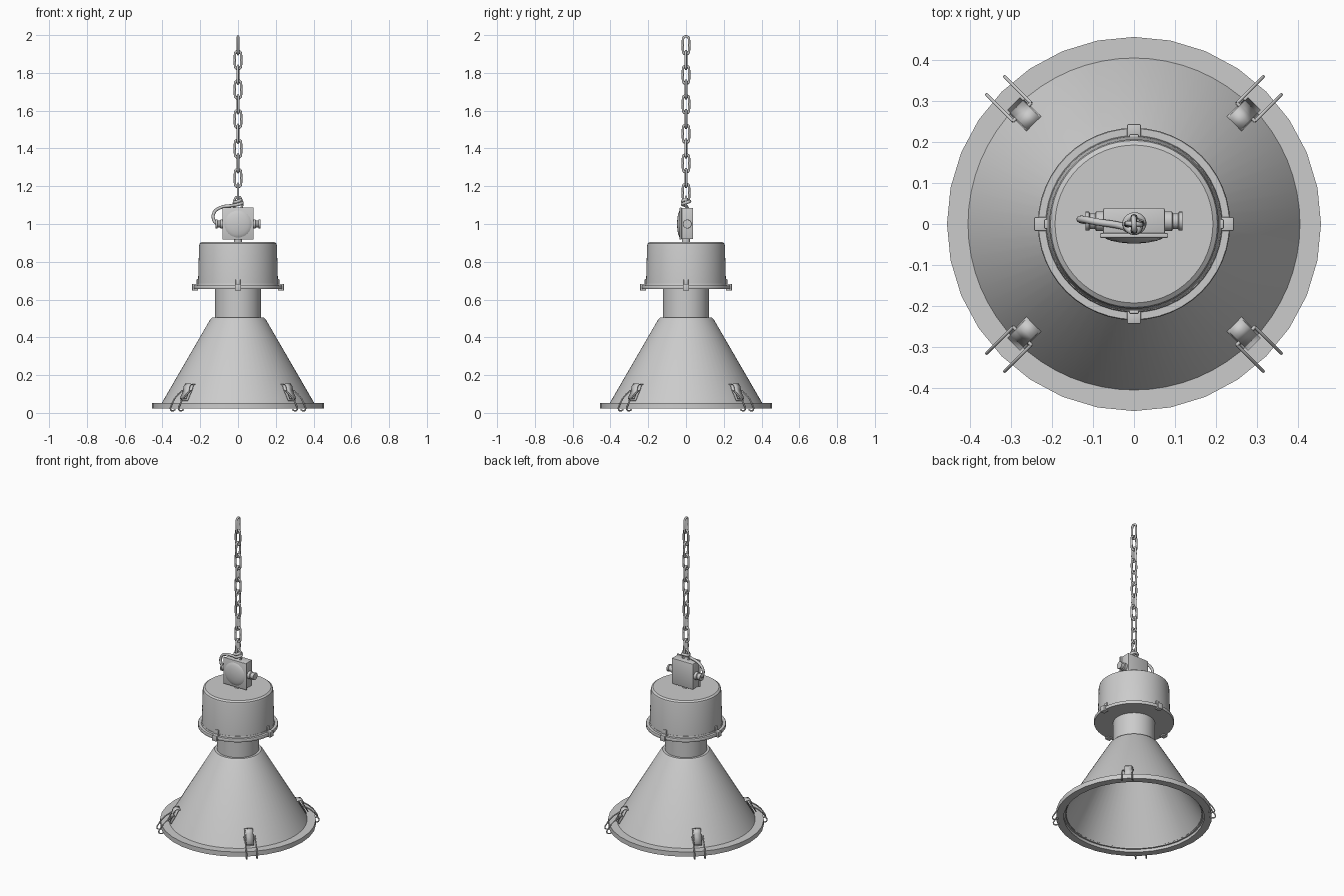
import bpy, bmesh, math
from mathutils import Matrix, Vector

cube = bpy.data.objects.get("Cube")
if cube:
    bpy.data.objects.remove(cube)

grey = bpy.data.materials.new("plain_grey")
grey.use_nodes = True
GREY = (0.6, 0.6, 0.6, 1)
grey.diffuse_color = GREY
grey.node_tree.nodes["Principled BSDF"].inputs["Base Color"].default_value = GREY


def finish(name, bm, matrix=Matrix(), angle=35):
    """Turn a bmesh into a shaded, placed object."""
    bmesh.ops.recalc_face_normals(bm, faces=bm.faces)
    mesh = bpy.data.meshes.new(name)
    bm.to_mesh(mesh)
    bm.free()
    mesh.materials.append(grey)
    obj = bpy.data.objects.new(name, mesh)
    bpy.context.collection.objects.link(obj)
    obj.matrix_world = matrix
    bpy.ops.object.select_all(action="DESELECT")
    obj.select_set(True)
    bpy.context.view_layer.objects.active = obj
    bpy.ops.object.shade_smooth_by_angle(angle=math.radians(angle))
    return obj


def lathe(name, profile, sides=32, matrix=Matrix(), closed=False):
    """Spin a (radius, height) profile about z."""
    bm = bmesh.new()
    verts = [bm.verts.new((r, 0, z)) for r, z in profile]
    pairs = list(zip(verts, verts[1:] + verts[:1]))
    edges = [bm.edges.new(p) for p in (pairs if closed else pairs[:-1])]
    bmesh.ops.spin(bm, geom=verts + edges, cent=(0, 0, 0), axis=(0, 0, 1),
                   angle=math.tau, steps=sides, use_duplicate=False)
    bmesh.ops.remove_doubles(bm, verts=bm.verts, dist=1e-5)
    return finish(name, bm, matrix)


def box(name, size, centre, matrix=Matrix(), bevel=0.003):
    bm = bmesh.new()
    bmesh.ops.create_cube(bm, size=1, matrix=Matrix.Translation(centre) @ Matrix.Diagonal((*size, 1)))
    bmesh.ops.bevel(bm, geom=bm.edges, offset=bevel, segments=2, affect="EDGES", profile=0.5)
    return finish(name, bm, matrix)


def wire(name, points, radius, matrix=Matrix(), closed=False, resolution=5):
    """Round wire along a smooth path."""
    curve = bpy.data.curves.new(name, "CURVE")
    curve.dimensions = "3D"
    curve.bevel_depth = radius
    curve.bevel_resolution = 2
    curve.resolution_u = resolution
    curve.use_fill_caps = True
    spline = curve.splines.new("BEZIER")
    spline.bezier_points.add(len(points) - 1)
    for p, co in zip(spline.bezier_points, points):
        p.co = co
        p.handle_left_type = p.handle_right_type = "AUTO"
    spline.use_cyclic_u = closed
    curve.materials.append(grey)
    obj = bpy.data.objects.new(name, curve)
    bpy.context.collection.objects.link(obj)
    obj.matrix_world = matrix
    return obj


def strap(name, path, width, thick, matrix):
    """Flat bent strip following (x, z) points, extruded along y."""
    bm = bmesh.new()
    rows = [[bm.verts.new((x, s * width / 2, z)) for s in (-1, 1)] for x, z in path]
    for a, b in zip(rows, rows[1:]):
        bm.faces.new((a[0], a[1], b[1], b[0]))
    obj = finish(name, bm, matrix)
    mod = obj.modifiers.new("thickness", "SOLIDIFY")
    mod.thickness = thick
    mod.offset = 0
    return obj


# Shade: hollow cone with thin wall, and rim ring
lathe("shade", [(0.405, 0.05), (0.147, 0.495), (0.137, 0.505), (0.12, 0.505),
                (0.12, 0.495), (0.138, 0.49), (0.396, 0.045)], 64, closed=True)
lathe("shade_rim", [(0.455, 0.022), (0.455, 0.052), (0.40, 0.052), (0.40, 0.04),
                    (0.41, 0.04), (0.41, 0.022)], 32, closed=True)

# Neck and lamp housing
lathe("neck", [(0, 0.5), (0.122, 0.5), (0.122, 0.66), (0, 0.66)], 48)
lathe("housing", [(0, 0.67), (0.212, 0.67), (0.206, 0.885), (0.203, 0.897),
                  (0.192, 0.905), (0, 0.905)], 64)
lathe("housing_flange", [(0, 0.655), (0.232, 0.655), (0.234, 0.658), (0.234, 0.672),
                         (0.232, 0.675), (0.215, 0.675), (0.213, 0.685), (0, 0.685)], 48)
lathe("box_stem", [(0, 0.9), (0.022, 0.9), (0.022, 0.93), (0, 0.93)], 24)

# Four clamps on the housing flange
for i in range(4):
    turn = Matrix.Rotation(i * math.pi / 2, 4, "Z")
    box("flange_clamp", (0.032, 0.034, 0.036), (0.227, 0, 0.665), turn)
    box("flange_clamp_tongue", (0.009, 0.024, 0.04), (0.214, 0, 0.69), turn)

# Four toggle latches around the rim
for i in range(4):
    turn = Matrix.Rotation(math.pi / 4 + i * math.pi / 2, 4, "Z")
    strap("latch_plate", [(0.402, 0.065), (0.37, 0.12), (0.356, 0.15), (0.342, 0.15)], 0.05, 0.005, turn)
    strap("latch_lever", [(0.345, 0.15), (0.372, 0.152), (0.384, 0.138), (0.388, 0.115),
                          (0.412, 0.075)], 0.044, 0.005, turn)
    wire("latch_pin", [(0.385, -0.032, 0.118), (0.385, 0.032, 0.118)], 0.004, turn)
    for side in (-0.031, 0.031):
        wire("latch_wire", [(0.385, side, 0.118), (0.43, side, 0.088), (0.465, side, 0.045),
                            (0.474, side, 0.018), (0.458, side, 0.011), (0.44, side, 0.017)], 0.004, turn)

# Junction box with domed front cover
box("junction_box", (0.15, 0.062, 0.165), (0, 0.007, 1.002))
box("cover_plate", (0.166, 0.011, 0.17), (0, -0.028, 1.002))
facing = Matrix.Translation((0, -0.033, 1.0)) @ Matrix.Rotation(math.pi / 2, 4, "X")
lathe("cover_dome", [(0.072, 0), (0.068, 0.003), (0.055, 0.008), (0.035, 0.012),
                     (0.015, 0.014), (0, 0.0145)], 32, facing)

# Cable glands on both sides
for side in (-1, 1):
    out = Matrix.Translation((0, 0.007, 1.0)) @ Matrix.Rotation(side * math.pi / 2, 4, "Y")
    lathe("cable_gland", [(0, 0.07), (0.024, 0.07), (0.024, 0.092), (0.019, 0.095),
                          (0.019, 0.107), (0.023, 0.109), (0.023, 0.118), (0, 0.118)], 20, out)

# Supply cable, wrapped once round the hanger
wire("supply_cable", [(-0.112, 0.007, 1.0), (-0.128, 0.01, 1.02), (-0.127, 0.012, 1.06),
                      (-0.09, 0.005, 1.088), (-0.03, -0.005, 1.098), (0.006, -0.018, 1.105),
                      (0.022, 0.003, 1.113), (0, 0.02, 1.12), (-0.02, 0, 1.115),
                      (0.005, -0.018, 1.122), (0.016, 0.01, 1.13)], 0.0085)
wire("hanger_eye", [(-0.018, 0, 1.08), (-0.022, 0, 1.11), (0, 0, 1.145),
                    (0.022, 0, 1.11), (0.018, 0, 1.08)], 0.006)

# Chain of alternating oval links, with a slow twist
COUNT, LENGTH, HALF = 11, 0.108, 0.016
WIRE = 0.0065
first, last = 1.165, 2.0 - LENGTH / 2
for i in range(COUNT):
    z = first + (last - first) * i / (COUNT - 1)
    path = []
    for k in range(16):
        a = math.tau * (k + 0.5) / 16
        rise = LENGTH / 2 - WIRE - HALF
        path.append((HALF * math.cos(a), 0, HALF * math.sin(a) + math.copysign(rise, math.sin(a))))
    yaw = (i + 1) * math.pi / 2 + 0.12 * math.sin(i * 1.3)
    wire("chain_link", path, WIRE, Matrix.Translation((0, 0, z)) @ Matrix.Rotation(yaw, 4, "Z"), True, 2)
